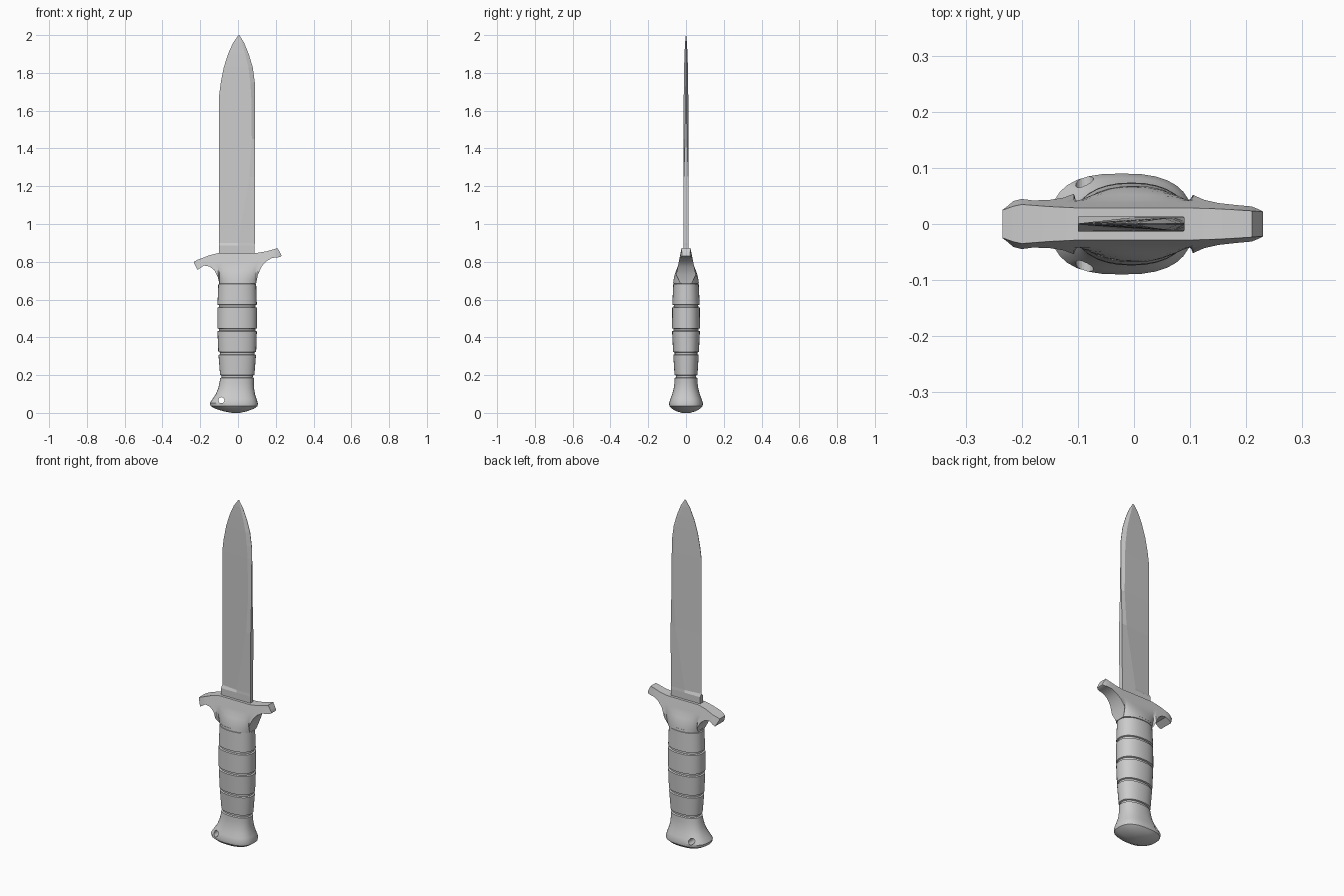
import bpy, bmesh, math


def interp(x, table):
    for (x0, v0), (x1, v1) in zip(table, table[1:]):
        if x <= x1:
            return v0 + (v1 - v0) * max(0, (x - x0) / (x1 - x0))
    return table[-1][1]


def loft(name, rings, angle=None):
    """Skin equal-sized closed rings and cap both ends."""
    bm = bmesh.new()
    rows = [[bm.verts.new(p) for p in ring] for ring in rings]
    n = len(rows[0])
    for a, b in zip(rows, rows[1:]):
        for i in range(n):
            j = (i + 1) % n
            bm.faces.new((a[i], a[j], b[j], b[i]))
    bm.faces.new(rows[0][::-1])
    bm.faces.new(rows[-1])
    bmesh.ops.recalc_face_normals(bm, faces=bm.faces)
    mesh = bpy.data.meshes.new(name)
    bm.to_mesh(mesh)
    bm.free()
    ob = bpy.data.objects.new(name, mesh)
    bpy.context.collection.objects.link(ob)
    if angle:
        bpy.ops.object.select_all(action='DESELECT')
        ob.select_set(True)
        bpy.context.view_layer.objects.active = ob
        bpy.ops.object.shade_smooth_by_angle(angle=math.radians(angle))
    return ob


def oval(z, x0, x1, ry, n, count=32):
    """Superellipse ring at height z between x0 and x1."""
    cx, rx = (x0 + x1) / 2, (x1 - x0) / 2
    ring = []
    for i in range(count):
        t = 2 * math.pi * i / count
        c, s = math.cos(t), math.sin(t)
        ring.append((cx + rx * math.copysign(abs(c) ** (2 / n), c),
                     ry * math.copysign(abs(s) ** (2 / n), s), z))
    return ring


# Blade: z, edge x, edge half thickness, ridge x, ridge half, spine x, spine half
blade_sections = [
    (0.83, -0.10, 0.013, 0.00, 0.013, 0.088, 0.013),
    (0.885, -0.10, 0.013, 0.00, 0.013, 0.088, 0.013),
    (0.90, -0.10, 0.001, 0.00, 0.012, 0.089, 0.012),
    (1.25, -0.10, 0.001, 0.06, 0.012, 0.09, 0.012),
    (1.45, -0.10, 0.001, 0.073, 0.012, 0.09, 0.005),
    (1.68, -0.10, 0.001, 0.07, 0.012, 0.09, 0.002),
    (1.75, -0.091, 0.001, 0.065, 0.011, 0.089, 0.001),
    (1.83, -0.075, 0.001, 0.055, 0.010, 0.078, 0.001),
    (1.90, -0.053, 0.001, 0.038, 0.008, 0.057, 0.001),
    (1.96, -0.026, 0.001, 0.020, 0.005, 0.032, 0.001),
    (2.00, 0.003, 0.0005, 0.005, 0.0008, 0.007, 0.0005),
]
loft("blade", [[(xe, -a, z), (xm, -t, z), (xs, -s, z),
                (xs, s, z), (xm, t, z), (xe, a, z)]
               for z, xe, a, xm, t, xs, s in blade_sections])

# Guard: top and underside profiles, skinned along x
top = [(-0.234, 0.80), (-0.215, 0.81), (-0.15, 0.835), (-0.10, 0.847),
       (0.10, 0.847), (0.15, 0.855), (0.21, 0.872), (0.23, 0.835)]
under = [(-0.234, 0.795), (-0.215, 0.757), (-0.18, 0.78), (-0.15, 0.775),
         (-0.125, 0.755), (-0.107, 0.72), (-0.10, 0.685), (0.096, 0.685),
         (0.105, 0.73), (0.125, 0.775), (0.15, 0.803), (0.18, 0.82),
         (0.222, 0.825), (0.23, 0.83)]


def guard_half(x, z):
    oval_y = 0.068 * max(0, 1 - abs(x / 0.104) ** 2.2) ** (1 / 2.2)
    flat_y = 0.029 + max(-0.004, (0.845 - z) * 0.2)
    t = min(1, max(0, (z - 0.685) / 0.16))
    w = min(1, t * 1.7) if abs(x) < 0.1 else 1
    y = oval_y * (1 - w) + flat_y * w
    return y * interp(abs(x), [(0, 1), (0.205, 1), (0.234, 0.65)])


stations = [-0.234, -0.225, -0.215, -0.20, -0.18, -0.15, -0.125, -0.107, -0.099,
            -0.09, -0.075, -0.05, -0.025, 0, 0.025, 0.05, 0.075, 0.088, 0.096,
            0.105, 0.125, 0.15, 0.18, 0.21, 0.222, 0.23]
guard_rings = []
for x in stations:
    lo, hi = interp(x, under), interp(x, top)
    side = [(guard_half(x, z), z) for z in
            [lo + (hi - lo) * k / 7 for k in range(8)]]
    guard_rings.append([(x, -y, z) for y, z in side] +
                       [(x, y, z) for y, z in reversed(side)])
loft("guard", guard_rings, 30)

# Grip and pommel: z, left x, right x, half depth, squareness
profile = [(0.0, -0.03, 0.01, 0.02, 2.2), (0.008, -0.075, 0.045, 0.05, 2.3),
           (0.022, -0.12, 0.085, 0.075, 2.5), (0.036, -0.145, 0.104, 0.088, 2.6),
           (0.052, -0.149, 0.105, 0.09, 2.6), (0.075, -0.134, 0.098, 0.082, 2.6),
           (0.10, -0.117, 0.09, 0.073, 2.5), (0.13, -0.105, 0.085, 0.065, 2.4),
           (0.16, -0.098, 0.084, 0.061, 2.3)]
left = [(0.19, -0.094), (0.315, -0.104), (0.44, -0.109), (0.565, -0.109), (0.69, -0.104)]
right = [(0.19, 0.086), (0.315, 0.096), (0.44, 0.10), (0.565, 0.10), (0.69, 0.096)]
depth = [(0.19, 0.06), (0.315, 0.068), (0.44, 0.074), (0.565, 0.073), (0.69, 0.067)]
for g in (0.193, 0.315, 0.44, 0.565, 0.69):
    for dz, d in ((-0.008, 0), (-0.005, 0.008), (0.005, 0.008), (0.008, 0)):
        z = g + dz
        profile.append((z, interp(z, left) + d, interp(z, right) - d,
                        interp(z, depth) - d, 2.25))
grip = loft("grip_and_pommel", [oval(*p) for p in profile], 35)

# Lanyard hole through the pommel
bpy.ops.mesh.primitive_cylinder_add(vertices=20, radius=0.016, depth=0.4,
                                    location=(-0.088, 0, 0.067),
                                    rotation=(math.pi / 2, 0, 0))
cutter = bpy.context.object
cutter.name = "lanyard_hole_cutter"
cutter.hide_render = True
cutter.display_type = 'WIRE'
hole = grip.modifiers.new("lanyard_hole", 'BOOLEAN')
hole.operation = 'DIFFERENCE'
hole.object = cutter
hole.solver = 'EXACT'
